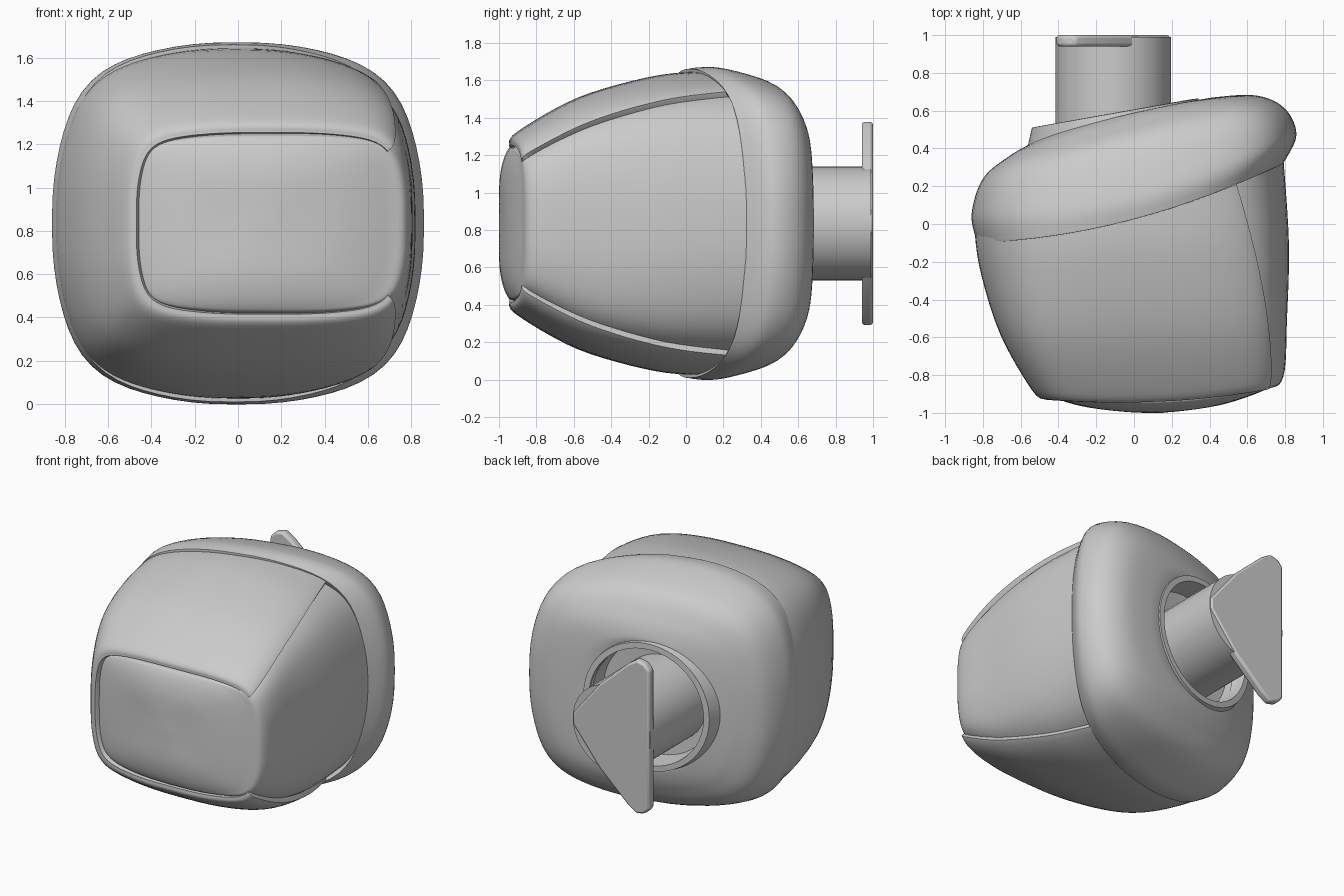
import bpy, bmesh
from math import sin, cos, radians, copysign
from mathutils import Matrix

if "Cube" in bpy.data.objects:
    bpy.data.objects.remove(bpy.data.objects["Cube"])

ZC = 0.835  # the whole model is symmetric above and below this height


def finish(obj, angle=40):
    bpy.ops.object.select_all(action='DESELECT')
    obj.select_set(True)
    bpy.context.view_layer.objects.active = obj
    bpy.ops.object.shade_smooth_by_angle(angle=radians(angle))


def to_object(name, bm):
    me = bpy.data.meshes.new(name)
    bm.to_mesh(me)
    bm.free()
    obj = bpy.data.objects.new(name, me)
    bpy.context.collection.objects.link(obj)
    return obj


def spline(keys, steps):
    """Catmull-Rom interpolation of section parameters."""
    out = []
    for i in range(len(keys) - 1):
        p1, p2 = keys[i], keys[i + 1]
        p0 = keys[i - 1] if i else p1
        p3 = keys[i + 2] if i + 2 < len(keys) else p2
        for s in range(steps):
            t = s / steps
            out.append([0.5 * (2 * b + (c - a) * t + (2 * a - 5 * b + 4 * c - d) * t * t
                               + (3 * b - a - 3 * c + d) * t ** 3)
                        for a, b, c, d in zip(p0, p1, p2, p3)])
    out.append(list(keys[-1]))
    return out


def loft(name, keys, steps=6, n=72, cap_first=False, cap_last=False, thick=0):
    """Sections: left x,y, right x,y, half height, squareness, bow, gap angle on the right."""
    bm = bmesh.new()
    is_open = keys[0][7] > 0
    rings = []
    for lx, ly, rx, ry, h, e, bow, gap in spline(keys, steps):
        ring = []
        corner = 0.04 * max(0, min(1, (e - 2) * 2))  # slightly pulled-out pillow corners
        for j in range(n + (1 if is_open else 0)):
            t = radians(gap + (360 - 2 * gap) * j / n)
            k = 1 + corner * sin(2 * t) ** 4
            u = k * copysign(abs(cos(t)) ** (2 / e), cos(t))
            w = k * copysign(abs(sin(t)) ** (2 / e), sin(t))
            ring.append(bm.verts.new(((lx + rx) / 2 + u * (rx - lx) / 2,
                                      (ly + ry) / 2 + u * (ry - ly) / 2 + bow * (1 - u * u),
                                      ZC + h * w)))
        rings.append(ring)
    for a, b in zip(rings, rings[1:]):
        for j in range(n):
            k = (j + 1) % len(a)
            bm.faces.new((a[j], b[j], b[k], a[k]))
    if cap_first:
        bm.faces.new(rings[0])
    if cap_last:
        bm.faces.new(rings[-1][::-1])
    obj = to_object(name, bm)
    if thick:
        sol = obj.modifiers.new("thickness", 'SOLIDIFY')
        sol.thickness = thick
        sol.offset = -1
        bev = obj.modifiers.new("soft_rim", 'BEVEL')
        bev.width = 0.015
        bev.segments = 3
        bev.limit_method = 'ANGLE'
        bev.angle_limit = radians(50)
    finish(obj)
    return obj


# inner body: bulging front panel and right side panel
loft("inner_body", [
    (0.05, -1.00, 0.15, -1.00, 0.04, 2.5, 0, 0),
    (-0.25, -0.97, 0.45, -0.96, 0.25, 3, -0.03, 0),
    (-0.44, -0.91, 0.69, -0.88, 0.39, 3.6, -0.06, 0),
    (-0.50, -0.84, 0.79, -0.81, 0.43, 3.6, -0.06, 0),
    (-0.64, -0.55, 0.81, -0.50, 0.62, 3.1, -0.03, 0),
    (-0.77, -0.20, 0.82, -0.10, 0.74, 2.7, 0, 0),
    (-0.80, 0.10, 0.79, 0.36, 0.77, 2.5, -0.05, 0),
], cap_first=True, cap_last=True)

# C-shaped cover wrapping top, left side and bottom
loft("wrap_cover", [
    (-0.47, -0.93, 0.75, -0.87, 0.42, 3.6, -0.04, 38),
    (-0.54, -0.88, 0.79, -0.82, 0.49, 3.5, -0.05, 38),
    (-0.71, -0.58, 0.83, -0.50, 0.675, 3.0, -0.03, 43),
    (-0.82, -0.22, 0.84, -0.10, 0.79, 2.6, 0, 49),
    (-0.85, 0.06, 0.80, 0.33, 0.812, 2.5, -0.07, 54),
], thick=0.06)

# rear hood with an overhanging front lip
loft("rear_hood", [
    (-0.83, -0.10, 0.79, 0.32, 0.826, 2.5, -0.09, 0),
    (-0.86, 0.05, 0.86, 0.47, 0.833, 2.5, -0.10, 0),
    (-0.80, 0.24, 0.80, 0.61, 0.75, 2.6, 0, 0),
    (-0.66, 0.36, 0.65, 0.68, 0.60, 2.6, 0.02, 0),
    (-0.52, 0.44, 0.42, 0.67, 0.47, 2.3, 0.02, 0),
    (-0.49, 0.46, 0.29, 0.64, 0.42, 2, 0, 0),
], thick=0.04)

# round socket collar in the back, with a recessed floor
loft("socket_collar", [
    (-0.57, 0.38, 0.36, 0.58, 0.47, 2, 0, 0),
    (-0.54, 0.51, 0.34, 0.665, 0.45, 2, 0, 0),
    (-0.50, 0.518, 0.30, 0.66, 0.41, 2, 0, 0),
    (-0.47, 0.36, 0.31, 0.48, 0.40, 2, 0, 0),
    (-0.12, 0.39, -0.04, 0.41, 0.04, 2, 0, 0),
], steps=1, cap_last=True)

# mounting stem
bm = bmesh.new()
bmesh.ops.create_cone(bm, cap_ends=True, segments=40, radius1=0.305, radius2=0.305, depth=0.64,
                      matrix=Matrix.Translation((-0.11, 0.67, ZC)) @ Matrix.Rotation(radians(90), 4, 'X'))
finish(to_object("mount_stem", bm))

# tall mounting flange: half outline (x, height above centre) mirrored downwards
half = [(0.19, 0.04), (-0.02, 0.30), (-0.24, 0.50), (-0.31, 0.545), (-0.37, 0.53), (-0.41, 0.49)]
outline = half + [(x, -z) for x, z in reversed(half)]
bm = bmesh.new()
face = bm.faces.new([bm.verts.new((x, 0.94, ZC + z)) for x, z in outline])
ext = bmesh.ops.extrude_face_region(bm, geom=[face])
bmesh.ops.translate(bm, vec=(0, 0.06, 0), verts=[v for v in ext['geom'] if isinstance(v, bmesh.types.BMVert)])
bmesh.ops.recalc_face_normals(bm, faces=bm.faces)
flange = to_object("mount_flange", bm)
bev = flange.modifiers.new("soft_edge", 'BEVEL')
bev.width = 0.015
bev.segments = 2
finish(flange, 30)
